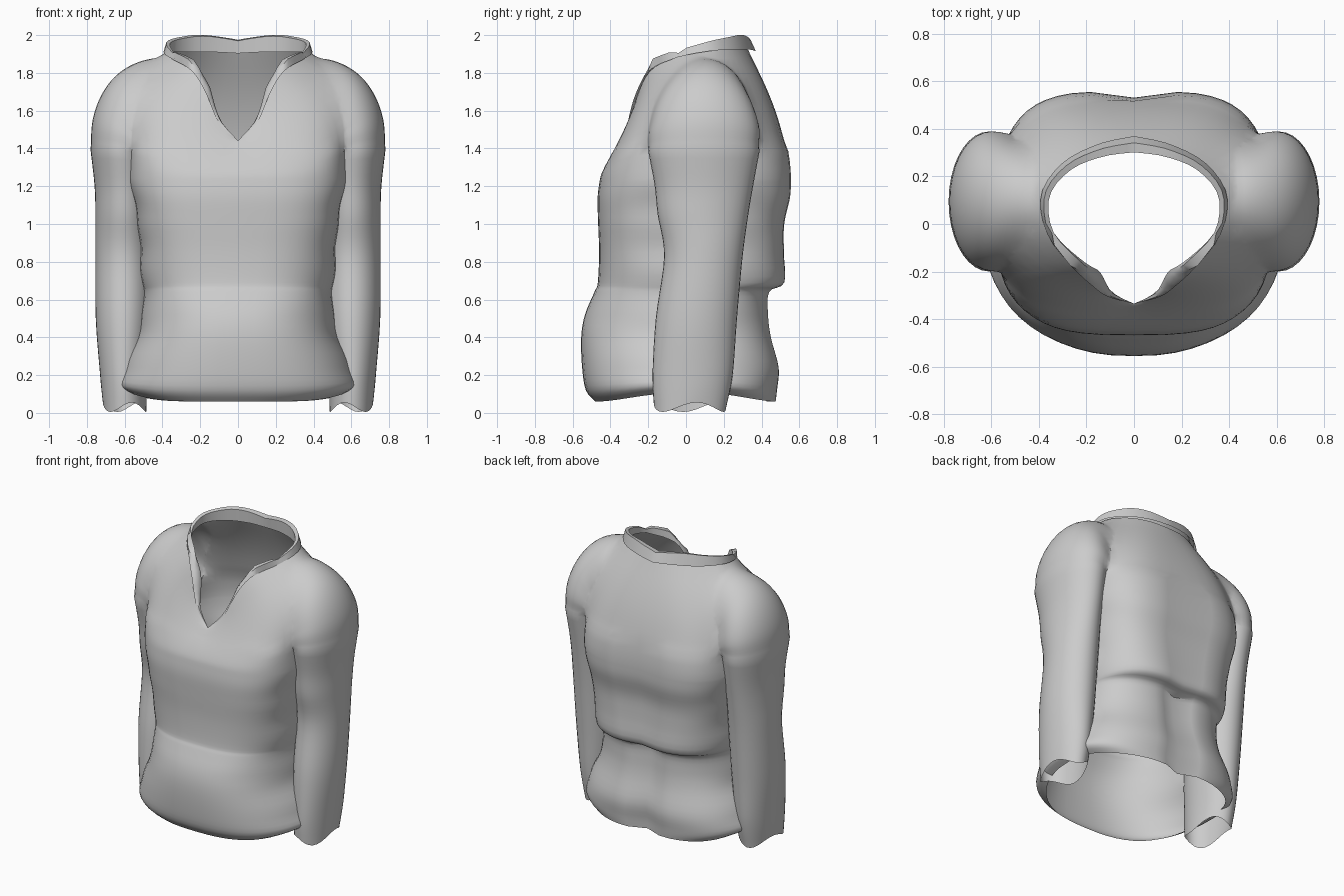
import bpy, bmesh, math, random
from mathutils import Vector

random.seed(4)
HALF = 28          # steps from front centre to back centre

if "Cube" in bpy.data.objects:
    bpy.data.objects.remove(bpy.data.objects["Cube"])

fabric = bpy.data.materials.new("grey_fabric")
fabric.use_nodes = True
fabric.diffuse_color = (0.6, 0.6, 0.6, 1)
fabric.node_tree.nodes["Principled BSDF"].inputs["Base Color"].default_value = (0.6, 0.6, 0.6, 1)
opening = fabric.copy()      # marks the temporary caps


def spline(points, steps):
    """Resample a list of tuples with a smooth curve."""
    pts = [Vector(p) for p in points]
    out = []
    for k in range(steps + 1):
        u = k / steps * (len(pts) - 1)
        i = min(int(u), len(pts) - 2)
        f = u - i
        a, b = pts[i], pts[i + 1]
        ta = (b - pts[max(i - 1, 0)]) / 2
        tb = (pts[min(i + 2, len(pts) - 1)] - a) / 2
        g = f * f
        h = g * f
        out.append(a * (2*h - 3*g + 1) + ta * (h - 2*g + f) + b * (3*g - 2*h) + tb * (h - g))
    return out


def loft(name, rings, cap_materials=()):
    """Skin a stack of rings; optional caps close the first and last ring."""
    bm = bmesh.new()
    rows = [[bm.verts.new(p) for p in r] for r in rings]
    n = len(rows[0])
    for a, b in zip(rows, rows[1:]):
        for i in range(n):
            j = (i + 1) % n
            bm.faces.new((a[i], a[j], b[j], b[i]))
    for row, mat in zip((rows[0], rows[-1]), cap_materials):
        hub = bm.verts.new(sum((v.co for v in row), Vector()) / n)
        for i in range(n):
            bm.faces.new((row[i], row[(i + 1) % n], hub)).material_index = mat
    bmesh.ops.recalc_face_normals(bm, faces=bm.faces)
    mesh = bpy.data.meshes.new(name)
    bm.to_mesh(mesh)
    bm.free()
    mesh.materials.append(fabric)
    if cap_materials:
        mesh.materials.append(opening)
    obj = bpy.data.objects.new(name, mesh)
    bpy.context.scene.collection.objects.link(obj)
    return obj


def mirror_ring(half):
    return half + [Vector((-p.x, p.y, p.z)) for p in half[-2:0:-1]]


def power(v, e):
    return math.copysign(abs(v) ** e, v)


def body_half(z, w, front, back):
    """Half of a rounded-square body section, squarer at the chest, with a spine groove."""
    pts, mid = [], 0.03
    q = min(1, max(0, (z - 0.5) / 0.5))
    for k in range(HALF + 1):
        a = math.pi * (k / HALF - 0.5)
        behind = a > 0
        ex = 0.7 - 0.18 * q if behind else 0.8 - 0.18 * q
        ey = 0.85 - 0.15 * q if behind else 0.85 - 0.22 * q
        s = power(math.sin(a), ey)
        x = w * abs(math.cos(a)) ** ex if 0 < k < HALF else 0
        y = mid + s * (back - mid if behind else mid - front)
        if behind:
            y -= 0.028 * math.exp(-(x / 0.11) ** 2)
            if z < 0.64:
                y -= 0.03 * math.exp(-(x / 0.05) ** 2)
        side = math.cos(a) ** 4
        lift = 0.05 * side * max(0, 1 - (z - 0.05) / 0.2)
        pts.append(Vector((x + 0.006 * side * math.sin(z * 27), y, z + lift)))
    return pts


# Body: height, half width, front, back
profile = [(0.06, 0.57, -0.48, 0.485), (0.12, 0.64, -0.53, 0.49), (0.24, 0.605, -0.55, 0.5),
           (0.4, 0.54, -0.555, 0.46), (0.52, 0.51, -0.535, 0.445), (0.64, 0.505, -0.485, 0.45),
           (0.69, 0.51, -0.467, 0.53), (0.85, 0.52, -0.46, 0.525), (1.0, 0.53, -0.465, 0.525),
           (1.14, 0.56, -0.468, 0.555), (1.24, 0.575, -0.455, 0.56)]
halves = [body_half(*r) for r in spline(profile, 40)]
body = loft("body", [mirror_ring(h) for h in halves])

# Neckline from the bottom of the V round to the nape
neck = spline([(0, -0.335, 1.44), (0.1, -0.3, 1.54), (0.165, -0.25, 1.7), (0.24, -0.18, 1.82),
               (0.35, -0.04, 1.885), (0.37, 0.12, 1.92), (0.28, 0.24, 1.93),
               (0.14, 0.305, 1.93), (0, 0.33, 1.92)], HALF)

# Yoke: keeps its width at the sides, then turns in over the shoulder
chest = halves[-1]
yoke = [chest]
for step in range(1, 15):
    s = step / 14
    row = []
    for k, (c, n) in enumerate(zip(chest, neck)):
        t = k / HALF
        fy = s ** (1.35 + 0.45 * t)
        fx = s ** (1.35 + 0.45 * t + 4.2 * math.sin(math.pi * t) ** 4)
        row.append(Vector((c.x + (n.x - c.x) * fx, c.y + (n.y - c.y) * fy,
                           c.z + (n.z - c.z) * s)))
    yoke.append(row)
shirt = loft("shirt", [mirror_ring(h) for h in yoke], (1, 1))

# Sleeves: centre x, centre z, tilt, radius across, radius in depth, centre y
sleeve_path = [(0.6, 0.03, 0, 0.115, 0.19, 0.02), (0.605, 0.2, 0, 0.125, 0.212, 0.035),
               (0.605, 0.5, 0, 0.148, 0.215, 0.055), (0.605, 0.83, 0, 0.15, 0.208, 0.092),
               (0.605, 1.05, 0, 0.15, 0.24, 0.09), (0.605, 1.21, 0, 0.155, 0.262, 0.095),
               (0.61, 1.42, 5, 0.175, 0.3, 0.095), (0.595, 1.5, 25, 0.195, 0.3, 0.1),
               (0.555, 1.57, 50, 0.225, 0.28, 0.1), (0.5, 1.61, 70, 0.25, 0.25, 0.1),
               (0.43, 1.64, 88, 0.255, 0.21, 0.11)]
ARMPIT = 25        # sleeve ring where the shoulder cap begins
loose = [body]
for side in (1, -1):
    rings = []
    for k, (cx, cz, tilt, rx, ry, cy) in enumerate(spline(sleeve_path, 50)):
        ring, t = [], math.radians(tilt)
        for i in range(36):
            a = math.tau * i / 36
            d = rx * math.cos(a)
            ragged = 0.025 * math.sin(3 * a + 1) * max(0, 1 - k / 4)
            ring.append(Vector((side * (cx + d * math.cos(t)), cy + ry * math.sin(a),
                                cz + d * math.sin(t) + ragged)))
        rings.append(ring)
    loose.append(loft("arm", rings[:ARMPIT + 1]))
    shoulder_cap = loft("shoulder_cap", rings[ARMPIT:], (1, 0))
    union = shirt.modifiers.new("join_shoulder", 'BOOLEAN')
    union.operation = 'UNION'
    union.solver = 'EXACT'
    union.object = shoulder_cap
    bpy.context.view_layer.objects.active = shirt
    bpy.ops.object.modifier_apply(modifier=union.name)
    bpy.data.objects.remove(shoulder_cap)

# Open the caps, sew on the body and arms, then blend the shoulder seams
bm = bmesh.new()
bm.from_mesh(shirt.data)
bmesh.ops.delete(bm, geom=[f for f in bm.faces if f.material_index == 1], context='FACES')
for part in loose:
    bm.from_mesh(part.data)
    bpy.data.objects.remove(part)
bmesh.ops.remove_doubles(bm, verts=bm.verts, dist=0.004)
bmesh.ops.triangulate(bm, faces=[f for f in bm.faces if len(f.verts) > 4])
shoulder = [v for v in bm.verts if v.co.z > 1.4 and not v.is_boundary]
for _ in range(10):
    bmesh.ops.smooth_vert(bm, verts=shoulder, factor=0.5,
                          use_axis_x=True, use_axis_y=True, use_axis_z=True)
bm.to_mesh(shirt.data)
bm.free()
shirt.data.materials.pop(index=1)
bpy.data.materials.remove(opening)

# Collar: a folded band that narrows into crumpled lapels turned inward
strip = []
for k, p in enumerate(neck):
    t = k / HALF
    out = Vector((p.x, p.y - 0.05, 0)).normalized()
    size = min(1, t / 0.2)
    lapel = 0.045 * size * max(0, 1 - abs(t - 0.27) / 0.25)
    rise = size * (0.03 + 0.04 * min(1, max(0, (t - 0.5) / 0.3)) - 0.015 * max(0, t - 0.85) / 0.15)
    wide = size * (0.015 + 0.025 * max(0, 2 * t - 1))
    crease = random.uniform(-0.016, 0.016) if 0.15 < t < 0.55 else 0
    up = Vector((0, 0, rise + crease))
    strip.append([p - out * (wide * 0.6 + lapel) - up * 0.3,
                  p - out * (wide * 0.7 + lapel * 0.6) + up * 0.9,
                  p + out * (wide * 0.3 + crease) + up, p + out * wide - up * 0.1])
collar = loft("collar", [mirror_ring([s[i] for s in strip]) for i in range(4)])

for obj in (shirt, collar):
    bpy.ops.object.select_all(action='DESELECT')
    obj.select_set(True)
    bpy.context.view_layer.objects.active = obj
    bpy.ops.object.shade_smooth_by_angle(angle=math.radians(50))
